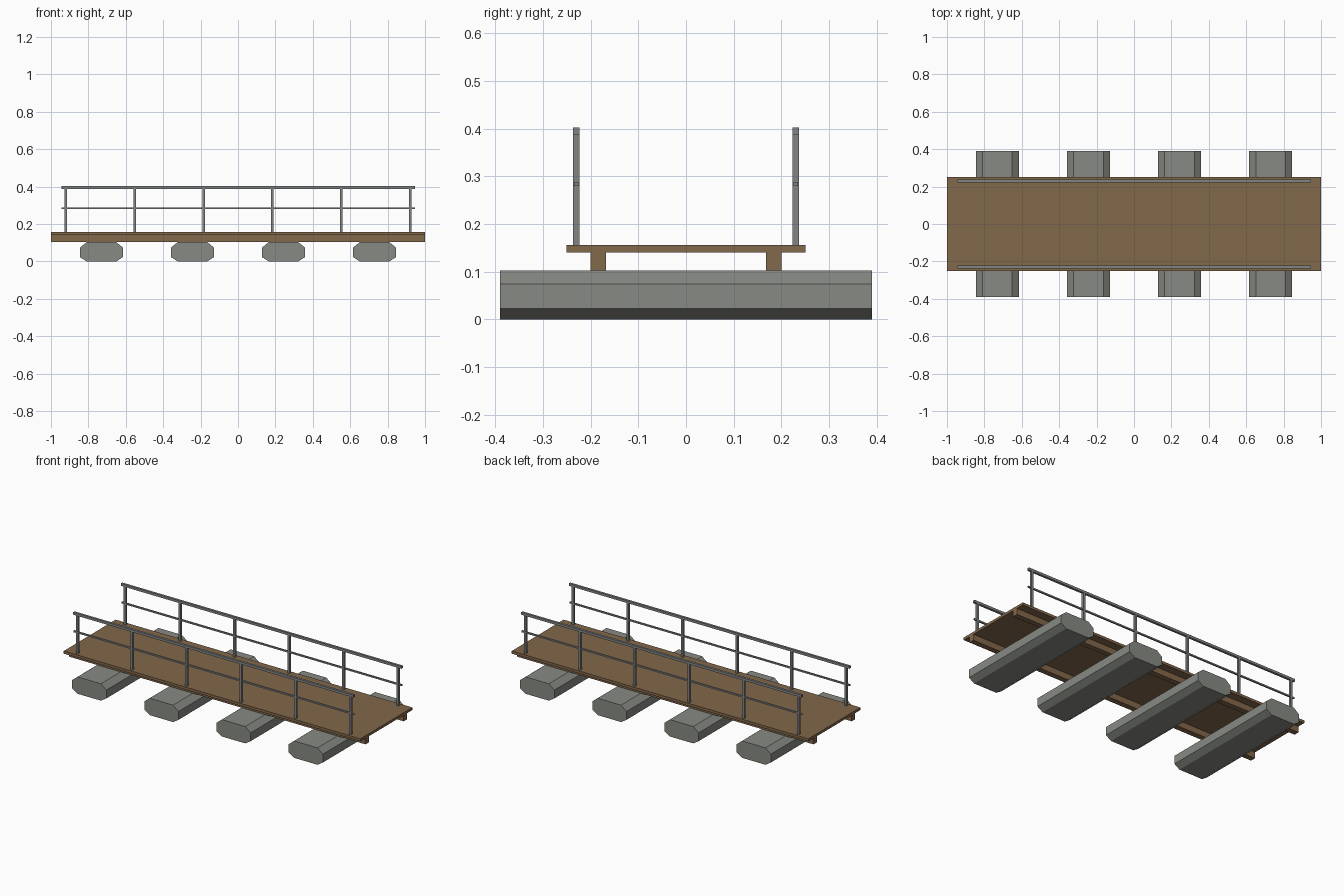
import bpy, bmesh

if "Cube" in bpy.data.objects:
    bpy.data.objects.remove(bpy.data.objects["Cube"])


def material(name, rgb):
    m = bpy.data.materials.new(name)
    m.diffuse_color = (*rgb, 1)
    m.use_nodes = True
    m.node_tree.nodes["Principled BSDF"].inputs["Base Color"].default_value = m.diffuse_color
    return m


WOOD = material("brown timber", (0.225, 0.138, 0.07))
FLOAT = material("grey pontoon", (0.245, 0.255, 0.23))
METAL = material("grey rail metal", (0.225, 0.235, 0.23))


def finish(name, bm, mat):
    bmesh.ops.recalc_face_normals(bm, faces=bm.faces)
    mesh = bpy.data.meshes.new(name)
    bm.to_mesh(mesh)
    bm.free()
    mesh.materials.append(mat)
    ob = bpy.data.objects.new(name, mesh)
    bpy.context.collection.objects.link(ob)
    return ob


def box(name, x, y, z, mat):
    """Box from (min, max) ranges."""
    bm = bmesh.new()
    bmesh.ops.create_cube(bm, size=1)
    for v in bm.verts:
        v.co = [r[0] if c < 0 else r[1] for c, r in zip(v.co, (x, y, z))]
    return finish(name, bm, mat)


def around(c, w):
    return (c - w / 2, c + w / 2)


# Pontoons: eight-sided profile swept along y
def pontoon(name, cx):
    w, i, hy = 0.115, 0.036, 0.39
    half = [(w - i, 0), (w, 0.023), (w, 0.074), (w - i, 0.103)]
    profile = half + [(-x, z) for x, z in reversed(half)]
    bm = bmesh.new()
    face = bm.faces.new([bm.verts.new((cx + x, -hy, z)) for x, z in profile])
    new = bmesh.ops.extrude_face_region(bm, geom=[face], use_keep_orig=True)["geom"]
    verts = [g for g in new if isinstance(g, bmesh.types.BMVert)]
    bmesh.ops.translate(bm, verts=verts, vec=(0, 2 * hy, 0))
    finish(name, bm, FLOAT)


for n in range(4):
    pontoon(f"pontoon_{n + 1}", -0.73 + n * 1.46 / 3)

# Walkway deck
box("deck", (-1, 1), (-0.25, 0.25), (0.14, 0.156), WOOD)

# Beams and railings on both sides
for side, s in (("front", -1), ("back", 1)):
    box(f"{side}_beam", (-1, 1), around(s * 0.184, 0.033), (0.103, 0.14), WOOD)
    y = s * 0.23
    box(f"{side}_top_rail", (-0.945, 0.945), around(y, 0.014), (0.387, 0.402), METAL)
    box(f"{side}_middle_rail", (-0.945, 0.945), around(y, 0.009), around(0.284, 0.009), METAL)
    for n in range(6):
        x = -0.92 + n * 1.84 / 5
        box(f"{side}_post_{n + 1}", around(x, 0.014), around(y, 0.0138), (0.156, 0.387), METAL)
